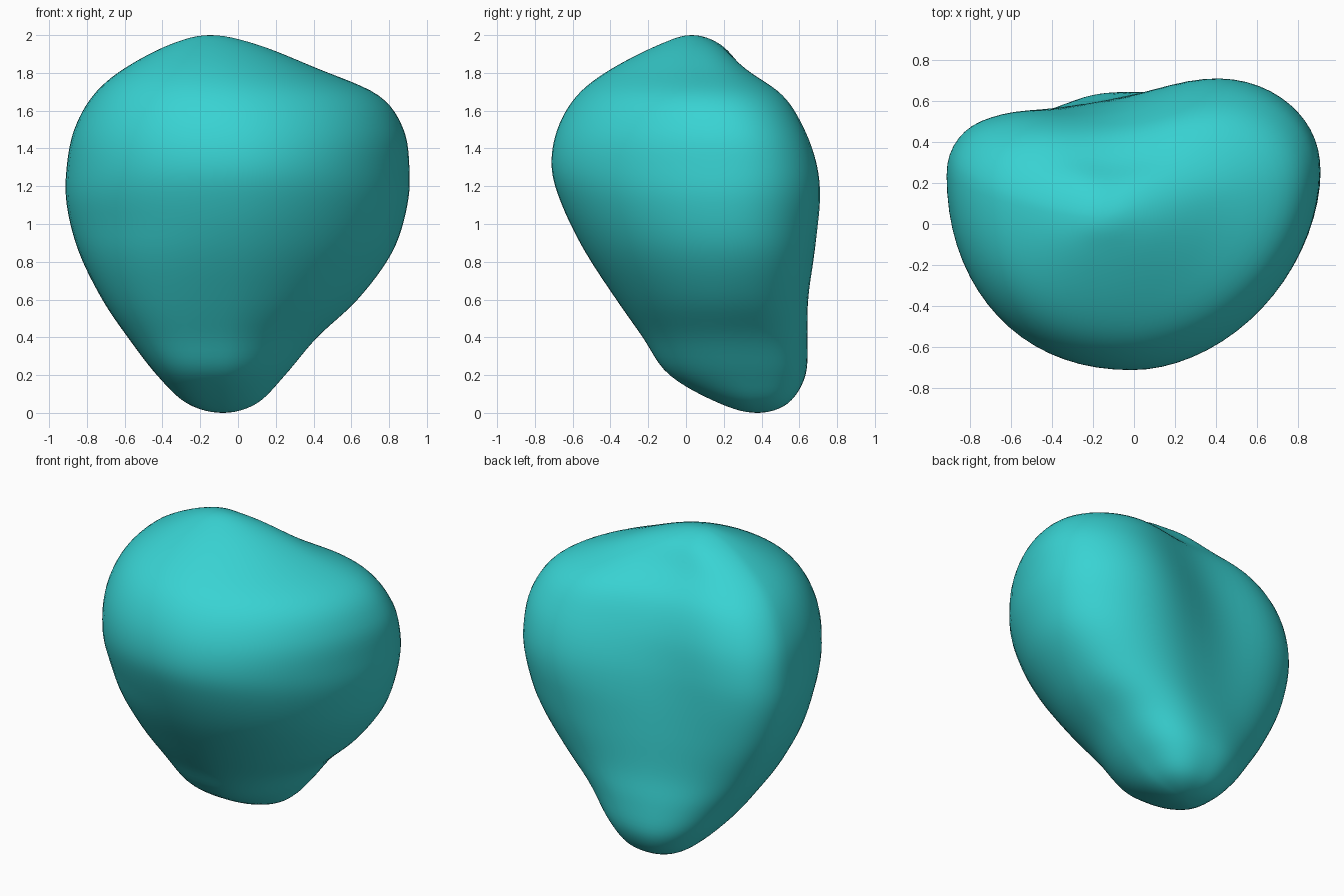
import bpy, bmesh, math

if "Cube" in bpy.data.objects:
    bpy.data.objects.remove(bpy.data.objects["Cube"], do_unlink=True)

# Horizontal sections:
# z, x min, x max, y front, y back, centre x, centre y, groove x, groove depth
RINGS = [
    (0.00, -0.08, -0.08, 0.38, 0.38, -0.08, 0.38, -0.20, 0.00),
    (0.05, -0.27, 0.10, 0.18, 0.54, -0.08, 0.36, -0.20, 0.00),
    (0.20, -0.43, 0.25, -0.09, 0.635, -0.09, 0.31, -0.21, 0.00),
    (0.40, -0.585, 0.42, -0.23, 0.66, -0.08, 0.27, -0.24, 0.03),
    (0.60, -0.72, 0.635, -0.37, 0.685, -0.05, 0.25, -0.24, 0.08),
    (0.85, -0.845, 0.82, -0.535, 0.75, -0.02, 0.25, -0.23, 0.15),
    (1.10, -0.91, 0.90, -0.66, 0.81, 0.00, 0.25, -0.21, 0.22),
    (1.30, -0.91, 0.91, -0.715, 0.81, 0.00, 0.25, -0.18, 0.24),
    (1.50, -0.87, 0.88, -0.685, 0.745, -0.02, 0.22, -0.14, 0.22),
    (1.68, -0.77, 0.75, -0.58, 0.62, -0.06, 0.17, -0.12, 0.18),
    (1.82, -0.61, 0.43, -0.40, 0.39, -0.12, 0.11, -0.10, 0.09),
    (1.95, -0.36, 0.10, -0.14, 0.20, -0.15, 0.05, -0.10, 0.02),
    (2.00, -0.15, -0.15, 0.03, 0.03, -0.15, 0.03, -0.10, 0.00),
]
STEPS, SEGMENTS = 6, 72


def reflect(pole, ring):
    """Phantom section past a pole, so the cap closes round."""
    return (ring[0],) + tuple(2 * p - r for p, r in zip(pole[1:], ring[1:]))


def spline(a, b, c, d, t):
    return [0.5 * (2 * q + (r - p) * t + (2 * p - 5 * q + 4 * r - s) * t * t
                   + (3 * q - p - 3 * r + s) * t ** 3)
            for p, q, r, s in zip(a, b, c, d)]


def fullness(z, right, back):
    """Superellipse exponent of each corner: full on one diagonal, flat on the other."""
    low = max(0.0, 1 - z)
    if right:
        return 2.2 - 0.2 * z if back else 2.2 + 0.9 * low
    return 2.2 + 0.6 * low if back else 1.85


def section_point(ring, angle):
    """Four-quadrant superellipse with a soft groove pressed into the back."""
    z, x0, x1, y0, y1, cx, cy, gx, depth = ring
    c, s = math.cos(angle), math.sin(angle)
    n = fullness(z, c < 0, s > 0)
    c = math.copysign(abs(c) ** (2 / n), c)
    s = math.copysign(abs(s) ** (2 / n), s)
    x = cx + c * ((x1 - cx) if c > 0 else (cx - x0))
    y = cy + s * ((y1 - cy) if s > 0 else (cy - y0))
    if s > 0:
        width = 0.2 * (x1 - x0)
        y -= depth * math.exp(-((x - gx) / width) ** 2 / 2) * min(1, 1.6 * s)
    return x, y, z


# Smoothly interpolated sections between the two poles
rows = [reflect(RINGS[0], RINGS[1])] + RINGS + [reflect(RINGS[-1], RINGS[-2])]
sections = [spline(*rows[i:i + 4], k / STEPS)
            for i in range(len(RINGS) - 1) for k in range(STEPS)][1:]

bm = bmesh.new()
loops = [[bm.verts.new(section_point(r, 2 * math.pi * j / SEGMENTS))
          for j in range(SEGMENTS)] for r in sections]
bottom = bm.verts.new((RINGS[0][1], RINGS[0][3], 0))
top = bm.verts.new((RINGS[-1][1], RINGS[-1][3], 2))
for j in range(SEGMENTS):
    n = (j + 1) % SEGMENTS
    for lo, hi in zip(loops, loops[1:]):
        bm.faces.new((lo[j], lo[n], hi[n], hi[j]))
    bm.faces.new((bottom, loops[0][n], loops[0][j]))
    bm.faces.new((top, loops[-1][j], loops[-1][n]))
# Relax the surface slightly
for _ in range(4):
    bmesh.ops.smooth_vert(bm, verts=bm.verts, factor=0.4,
                          use_axis_x=True, use_axis_y=True, use_axis_z=False)
bmesh.ops.recalc_face_normals(bm, faces=bm.faces)
for f in bm.faces:
    f.smooth = True
mesh = bpy.data.meshes.new("smooth_stone")
bm.to_mesh(mesh)
bm.free()

# Single turquoise colour
mat = bpy.data.materials.new("turquoise")
mat.use_nodes = True
colour = (0.04, 0.65, 0.65, 1)
mat.diffuse_color = colour
mat.node_tree.nodes["Principled BSDF"].inputs["Base Color"].default_value = colour
mesh.materials.append(mat)

stone = bpy.data.objects.new("smooth_stone", mesh)
bpy.context.collection.objects.link(stone)
